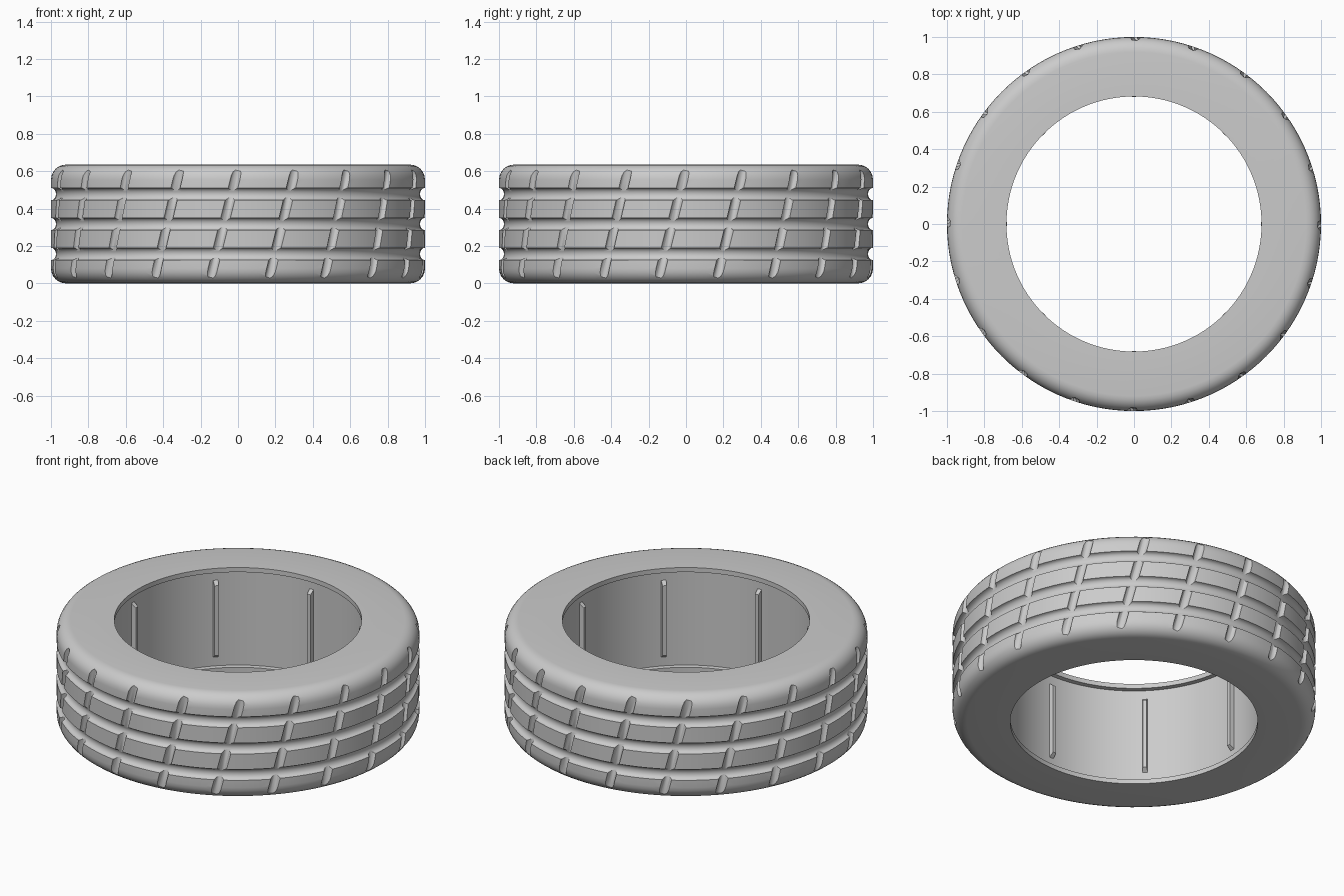
import bpy, bmesh, math
from mathutils import Matrix, Vector

if "Cube" in bpy.data.objects:
    bpy.data.objects.remove(bpy.data.objects["Cube"])

H = 0.635          # tyre width (height when lying flat)
R_IN, R_WALL = 0.682, 0.708
SEG = 120


def make_object(name, bm):
    bmesh.ops.recalc_face_normals(bm, faces=bm.faces)
    mesh = bpy.data.meshes.new(name)
    bm.to_mesh(mesh)
    bm.free()
    obj = bpy.data.objects.new(name, mesh)
    bpy.context.collection.objects.link(obj)
    return obj


def lathe(name, profile):
    bm = bmesh.new()
    rings = []
    for i in range(SEG):
        a = 2 * math.pi * i / SEG
        rings.append([bm.verts.new((r * math.cos(a), r * math.sin(a), z)) for r, z in profile])
    n = len(profile)
    for i in range(SEG):
        p, q = rings[i], rings[(i + 1) % SEG]
        for j in range(n):
            k = (j + 1) % n
            bm.faces.new((p[j], q[j], q[k], p[k]))
    return make_object(name, bm)


def arc(cr, cz, rr, rz, a0, a1, steps):
    return [(cr + rr * math.cos(t), cz + rz * math.sin(t))
            for t in (math.radians(a0 + (a1 - a0) * i / steps) for i in range(steps + 1))]


# Tyre profile: rounded shoulders, three tread grooves, recessed inner wall with lips
c = 0.08
profile = [(R_IN, 0)] + arc(1 - c, c, c, c, -90, 0, 6)
for z in (H / 2 - 0.16, H / 2, H / 2 + 0.16):
    profile += arc(1.0, z, 0.027, 0.033, 270, 90, 8)
profile += arc(1 - c, H - c, c, c, 0, 90, 6)
profile += [(R_IN, H), (R_IN, H - 0.028), (R_WALL, H - 0.03), (R_WALL, 0.03), (R_IN, 0.028)]
tyre = lathe("tyre", profile)

# Slanted tread slots: twenty tilted rods cut from the outside
bm = bmesh.new()
tilt = Matrix.Rotation(math.atan(0.25), 4, 'Y')
for i in range(20):
    spin = Matrix.Rotation(math.radians(18 * i - 4.3), 4, 'Z')
    m = spin @ Matrix.Translation((0, -1.002, H / 2)) @ tilt
    bmesh.ops.create_cone(bm, cap_ends=True, segments=14, radius1=0.026, radius2=0.026,
                          depth=0.59, matrix=m)
cutter = make_object("slot_cutter", bm)
cutter.hide_render = True
mod = tyre.modifiers.new("slots", 'BOOLEAN')
mod.operation, mod.solver, mod.object = 'DIFFERENCE', 'EXACT', cutter
bpy.context.view_layer.objects.active = tyre
tyre.select_set(True)
bpy.ops.object.modifier_apply(modifier=mod.name)
bpy.data.objects.remove(cutter)
bpy.ops.object.shade_smooth_by_angle(angle=math.radians(30))

# Eight thin inner ribs with sloped ends
bm = bmesh.new()
for i in range(8):
    spin = Matrix.Rotation(math.radians(45 * i), 4, 'Z')
    loops = []
    for r, w, z0, z1 in ((R_WALL + 0.012, 0.015, 0.075, 0.56), (R_IN - 0.002, 0.011, 0.105, 0.53)):
        loops.append([bm.verts.new(spin @ Vector((r, y, z)))
                      for y, z in ((-w, z0), (w, z0), (w, z1), (-w, z1))])
    a, b = loops
    bm.faces.new(a)
    bm.faces.new(b)
    for j in range(4):
        k = (j + 1) % 4
        bm.faces.new((a[j], a[k], b[k], b[j]))
make_object("inner_ribs", bm)
